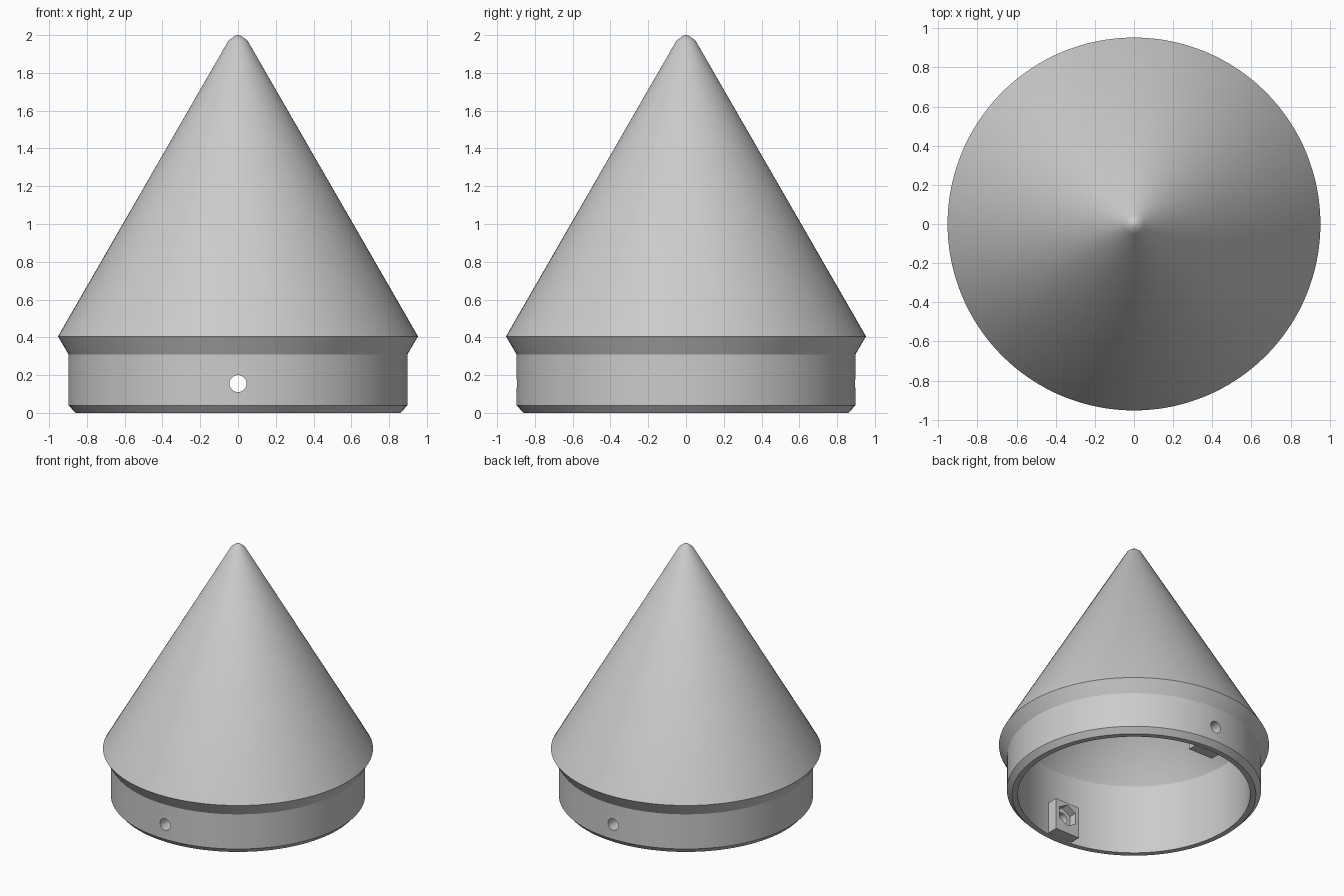
import bpy
import bmesh
from math import pi, radians
from mathutils import Matrix, Vector

cube = bpy.data.objects.get("Cube")
if cube:
    bpy.data.objects.remove(cube, do_unlink=True)

SEGMENTS = 128
HOLE_Z = 0.155

grey = bpy.data.materials.new("light grey plastic")
grey.use_nodes = True
colour = (0.6, 0.6, 0.6, 1)
grey.diffuse_color = colour
grey.node_tree.nodes["Principled BSDF"].inputs["Base Color"].default_value = colour


def finish(bm, name):
    """Turn a bmesh into a named object with the shared material."""
    bmesh.ops.recalc_face_normals(bm, faces=bm.faces)
    mesh = bpy.data.meshes.new(name)
    bm.to_mesh(mesh)
    bm.free()
    mesh.materials.append(grey)
    obj = bpy.data.objects.new(name, mesh)
    bpy.context.collection.objects.link(obj)
    return obj


def lathe(name, profile):
    """Spin an (r, z) outline round the z axis."""
    bm = bmesh.new()
    verts = [bm.verts.new((r, 0, z)) for r, z in profile]
    edges = [bm.edges.new(pair) for pair in zip(verts, verts[1:])]
    bmesh.ops.spin(bm, geom=verts + edges, cent=(0, 0, 0), axis=(0, 0, 1),
                   angle=2 * pi, steps=SEGMENTS)
    bmesh.ops.remove_doubles(bm, verts=bm.verts, dist=0.0001)
    return finish(bm, name)


def rod(name, sides, radius, y, length, turn=0):
    """Prism lying along y at the height of the screw holes."""
    bm = bmesh.new()
    matrix = (Matrix.Translation((0, y, HOLE_Z)) @ Matrix.Rotation(pi / 2, 4, "X")
              @ Matrix.Rotation(turn, 4, "Z"))
    bmesh.ops.create_cone(bm, cap_ends=True, segments=sides, radius1=radius,
                          radius2=radius, depth=length, matrix=matrix)
    return finish(bm, name)


def box(name, low, high):
    bm = bmesh.new()
    low, high = Vector(low), Vector(high)
    bmesh.ops.create_cube(bm, size=1, matrix=Matrix.Translation((low + high) / 2)
                          @ Matrix.Diagonal((*(high - low), 1)))
    return finish(bm, name)


def cut(target, cutter):
    cutter.hide_render = True
    mod = target.modifiers.new("cut", "BOOLEAN")
    mod.operation = "DIFFERENCE"
    mod.solver = "EXACT"
    mod.object = cutter
    bpy.context.view_layer.objects.active = target
    bpy.ops.object.modifier_apply(modifier=mod.name)


# Hollow cone with a collar, closed at the rounded tip
shell = lathe("nose_cone", [
    (0, 2.0), (0.015, 1.997), (0.05, 1.972),   # tip
    (0.953, 0.405), (0.897, 0.31),             # cone and flare
    (0.897, 0.04), (0.86, 0),                  # collar and chamfer
    (0.82, 0), (0.82, 0.54), (0, 1.95),        # inside wall
])

# Nut holders inside the collar, front and back
holders = []
for side, name in ((-1, "front_nut_holder"), (1, "back_nut_holder")):
    ys = sorted((side * 0.73, side * 0.84))
    holder = box(name, (-0.105, ys[0], 0.01), (0.105, ys[1], 0.255))
    pocket = rod("nut_cutter", 6, 0.085, side * 0.74, 0.1)
    cut(holder, pocket)
    bpy.data.objects.remove(pocket, do_unlink=True)
    holders.append(holder)

# Screw hole through collar and holders
drill = rod("hole_cutter", 32, 0.045, 0, 2.4)
for obj in [shell] + holders:
    cut(obj, drill)
bpy.data.objects.remove(drill, do_unlink=True)

# Smooth round surfaces, crisp edges
bpy.ops.object.select_all(action="DESELECT")
for obj in [shell] + holders:
    obj.select_set(True)
bpy.context.view_layer.objects.active = shell
bpy.ops.object.shade_smooth_by_angle(angle=radians(29))
